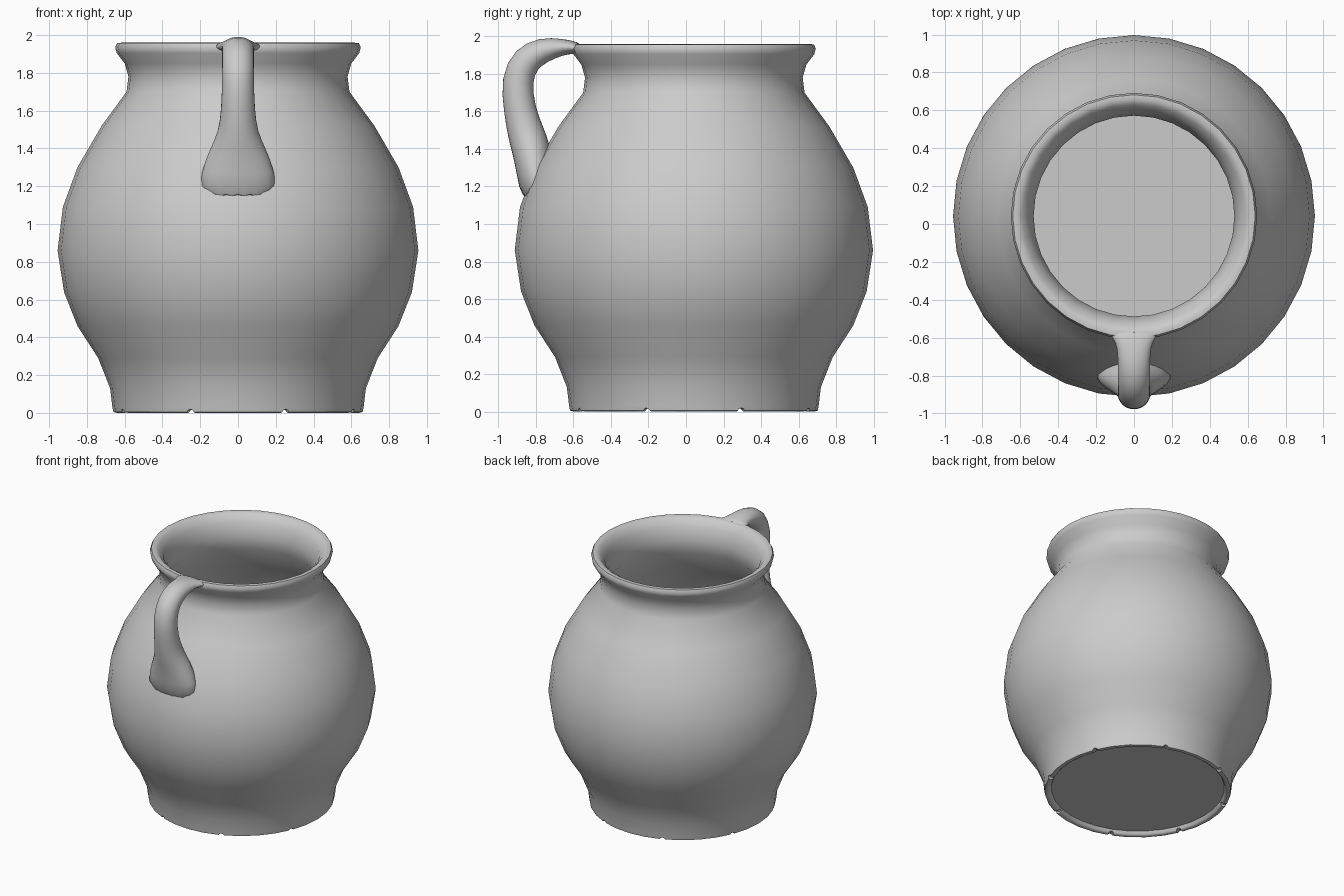
import bpy, bmesh
from math import sin, cos, pi, radians
from mathutils import Vector, Matrix

if "Cube" in bpy.data.objects:
    bpy.data.objects.remove(bpy.data.objects["Cube"])

CY = 0.042   # pot axis sits slightly behind the origin
SIDES = 32


def add_object(name, bm):
    bmesh.ops.recalc_face_normals(bm, faces=bm.faces[:])
    mesh = bpy.data.meshes.new(name)
    bm.to_mesh(mesh)
    bm.free()
    ob = bpy.data.objects.new(name, mesh)
    bpy.context.collection.objects.link(ob)
    return ob


def skin(bm, rings):
    """Bridge successive closed rings with quads and cap both ends."""
    n = len(rings[0])
    rows = [[bm.verts.new(p) for p in ring] for ring in rings]
    for a, b in zip(rows, rows[1:]):
        for i in range(n):
            j = (i + 1) % n
            bm.faces.new((a[i], a[j], b[j], b[i]))
    bm.faces.new(rows[0])
    bm.faces.new(rows[-1])


def smooth(ob, angle):
    bpy.ops.object.select_all(action='DESELECT')
    ob.select_set(True)
    bpy.context.view_layer.objects.active = ob
    bpy.ops.object.shade_smooth_by_angle(angle=radians(angle))


# Pot: underside, foot ring, outer wall, lip, inner wall, inner floor
profile = [
    (0.615, 0.03), (0.625, 0.01), (0.64, 0.0), (0.66, 0.005), (0.665, 0.03),
    (0.677, 0.13), (0.74, 0.29), (0.85, 0.46), (0.921, 0.64), (0.955, 0.86),
    (0.927, 1.09), (0.85, 1.30), (0.722, 1.52), (0.59, 1.70), (0.58, 1.78),
    (0.60, 1.85), (0.642, 1.905), (0.65, 1.935), (0.64, 1.957), (0.615, 1.96),
    (0.59, 1.945), (0.555, 1.90), (0.53, 1.80), (0.54, 1.70), (0.67, 1.50),
    (0.80, 1.28), (0.875, 1.08), (0.90, 0.86), (0.87, 0.65), (0.80, 0.48),
    (0.69, 0.30), (0.63, 0.15), (0.58, 0.07),
]
bm = bmesh.new()
skin(bm, [[(r * cos(2 * pi * i / SIDES), CY + r * sin(2 * pi * i / SIDES), z)
           for i in range(SIDES)] for r, z in profile])
pot = add_object("pot_body", bm)

# Eight small notches around the foot
bm = bmesh.new()
for k in range(8):
    a = radians(22.5 + 45 * k)
    m = (Matrix.Translation((0.645 * cos(a), CY + 0.645 * sin(a), 0))
         @ Matrix.Rotation(a, 4, 'Z') @ Matrix.Rotation(pi / 2, 4, 'Y'))
    bmesh.ops.create_cone(bm, cap_ends=True, segments=8, radius1=0.02,
                          radius2=0.02, depth=0.09, matrix=m)
cutter = add_object("foot_notch_cutter", bm)
cutter.hide_render = True
cutter.hide_set(True)
mod = pot.modifiers.new("notches", 'BOOLEAN')
mod.operation = 'DIFFERENCE'
mod.solver = 'EXACT'
mod.object = cutter
smooth(pot, 50)

# Handle: elliptical section swept along a path (y, z, half width, half thickness)
path = [
    (-0.565, 1.937, 0.14, 0.028), (-0.60, 1.940, 0.115, 0.035),
    (-0.65, 1.945, 0.088, 0.043), (-0.76, 1.932, 0.086, 0.07),
    (-0.855, 1.880, 0.086, 0.085), (-0.905, 1.77, 0.086, 0.087),
    (-0.888, 1.61, 0.090, 0.086), (-0.855, 1.49, 0.105, 0.10),
    (-0.825, 1.40, 0.15, 0.105), (-0.80, 1.28, 0.20, 0.105),
    (-0.80, 1.12, 0.22, 0.08),
]
centres = [Vector((0, y, z)) for y, z, w, t in path]
rings = []
for i, (y, z, w, t) in enumerate(path):
    d = centres[min(i + 1, len(path) - 1)] - centres[max(i - 1, 0)]
    nrm = Vector((0, -d.z, d.y)).normalized()
    rings.append([centres[i] + Vector((w * cos(2 * pi * k / 16), 0, 0))
                  + nrm * t * sin(2 * pi * k / 16) for k in range(16)])
bm = bmesh.new()
skin(bm, rings)
handle = add_object("handle", bm)
sub = handle.modifiers.new("rounding", 'SUBSURF')
sub.levels = sub.render_levels = 1
smooth(handle, 60)
